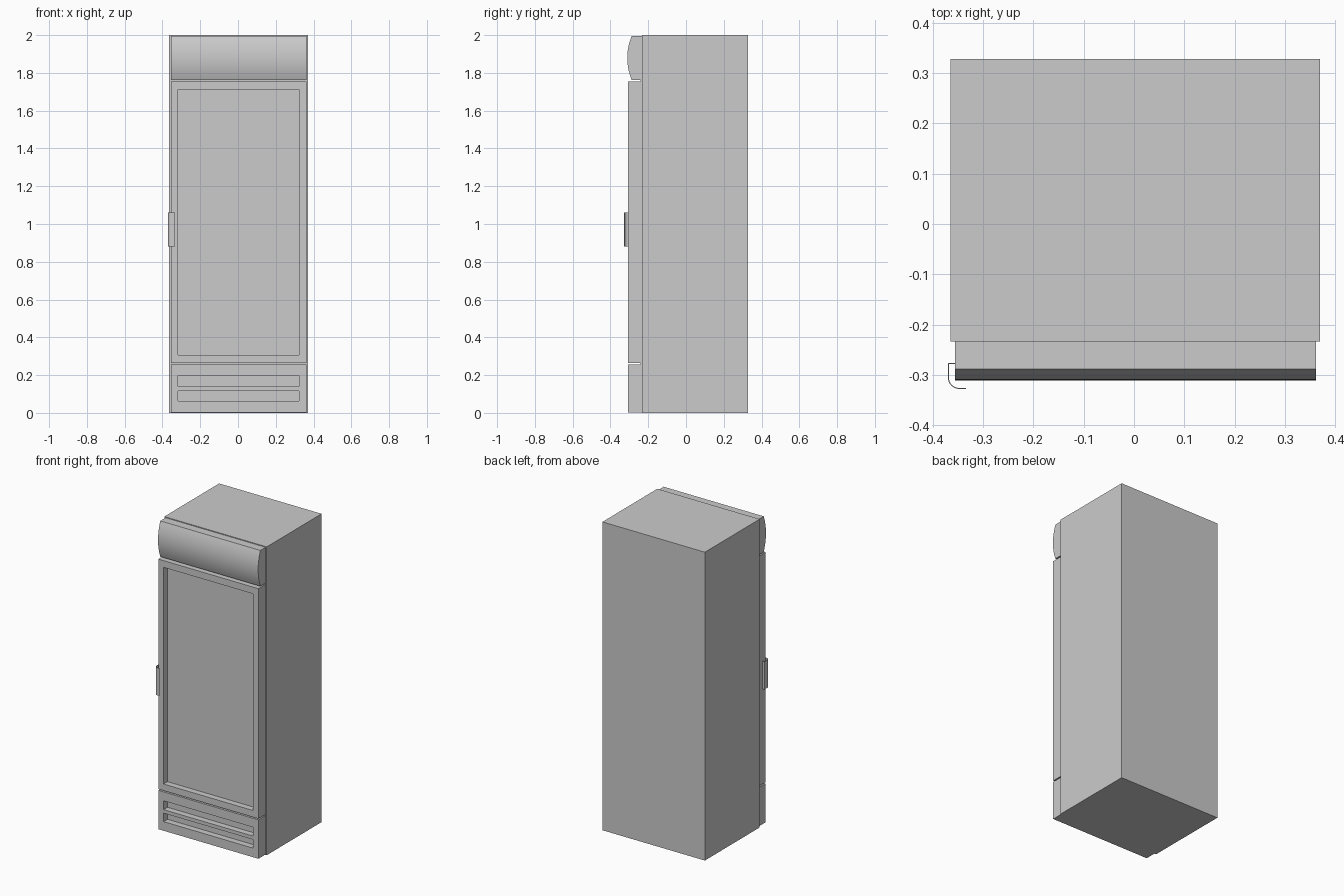
import bpy, bmesh, math
from mathutils import Vector

cube = bpy.data.objects.get("Cube")
if cube:
    bpy.data.objects.remove(cube, do_unlink=True)

GREY = (0.6, 0.6, 0.6, 1)
grey = bpy.data.materials.new("light grey")
grey.use_nodes = True
grey.diffuse_color = GREY
grey.node_tree.nodes["Principled BSDF"].inputs["Base Color"].default_value = GREY

LEFT, RIGHT = -0.356, 0.362      # width of the front parts
BACK, FRONT = -0.24, -0.308      # depth of the front parts


def finish(name, bm):
    bmesh.ops.recalc_face_normals(bm, faces=bm.faces)
    mesh = bpy.data.meshes.new(name)
    bm.to_mesh(mesh)
    bm.free()
    mesh.materials.append(grey)
    obj = bpy.data.objects.new(name, mesh)
    bpy.context.collection.objects.link(obj)
    return obj


def box_mesh(low, high):
    bm = bmesh.new()
    bmesh.ops.create_cube(bm, size=1)
    low, high = Vector(low), Vector(high)
    for v in bm.verts:
        v.co = (low + high) / 2 + v.co * (high - low)
    return bm


def prism(name, outline, direction):
    """Extrude a closed outline along a direction."""
    bm = bmesh.new()
    face = bm.faces.new([bm.verts.new(p) for p in outline])
    ext = bmesh.ops.extrude_face_region(bm, geom=[face], use_keep_orig=True)
    verts = [g for g in ext["geom"] if isinstance(g, bmesh.types.BMVert)]
    bmesh.ops.translate(bm, verts=verts, vec=direction)
    return finish(name, bm)


def recessed_panel(name, bottom, top, x0, x1, openings, depth):
    """Front slab with rectangular recesses pushed into its face."""
    bm = box_mesh((LEFT, FRONT, bottom), (RIGHT, BACK, top))
    cuts = [((x, 0, 0), (1, 0, 0)) for x in (x0, x1)]
    cuts += [((0, 0, z), (0, 0, 1)) for pair in openings for z in pair]
    for co, no in cuts:
        bmesh.ops.bisect_plane(bm, geom=bm.verts[:] + bm.edges[:] + bm.faces[:],
                               plane_co=co, plane_no=no)
    bm.normal_update()
    inner = []
    for f in bm.faces:
        c = f.calc_center_median()
        if f.normal.y < -0.9 and x0 < c.x < x1 and any(a < c.z < b for a, b in openings):
            inner.append(f)
    for f in inner:
        ext = bmesh.ops.extrude_face_region(bm, geom=[f])
        verts = [g for g in ext["geom"] if isinstance(g, bmesh.types.BMVert)]
        bmesh.ops.translate(bm, verts=verts, vec=(0, depth, 0))
        if f.is_valid:
            bmesh.ops.delete(bm, geom=[f], context="FACES_ONLY")
    return finish(name, bm)


# Cabinet
finish("cabinet", box_mesh((-0.365, -0.234, 0), (0.37, 0.328, 2)))

# Thin seal joining the front parts to the cabinet
finish("front_seal", box_mesh((LEFT, -0.241, 0.003), (RIGHT, -0.23, 1.995)))

# Door with sunken pane, and vent panel with two slots
recessed_panel("door", 0.263, 1.755, -0.318, 0.322, [(0.306, 1.711)], 0.04)
recessed_panel("vent_panel", 0.003, 0.255, -0.318, 0.322,
               [(0.062, 0.117), (0.14, 0.197)], 0.04)

# Bowed header
low, high, edge, bulge, steps = 1.763, 1.995, -0.288, 0.023, 14
outline = [(LEFT, BACK, high), (LEFT, BACK, low)]
for i in range(steps + 1):
    t = i / steps
    outline.append((LEFT, edge - bulge * 4 * t * (1 - t), low + (high - low) * t))
prism("header", outline, (RIGHT - LEFT, 0, 0))

# Hooked sheet handle
outer, radius, wall = -0.37, 0.022, 0.002
centre = Vector((outer + radius, -0.328 + radius))


def hook(offset):
    pts = [(-0.354, -0.276 - offset), (outer + offset, -0.276 - offset)]
    for i in range(9):
        a = math.pi + i / 8 * math.pi / 2
        r = radius - offset
        pts.append((centre.x + r * math.cos(a), centre.y + r * math.sin(a)))
    return pts + [(-0.334, -0.328 + offset)]


section = hook(0) + hook(wall)[::-1]
prism("handle", [(x, y, 0.88) for x, y in section], (0, 0, 0.18))

# Smooth the curved parts, keeping hard edges
for name in ("header", "handle"):
    obj = bpy.data.objects[name]
    bpy.ops.object.select_all(action="DESELECT")
    obj.select_set(True)
    bpy.context.view_layer.objects.active = obj
    bpy.ops.object.shade_smooth_by_angle(angle=math.radians(30))
